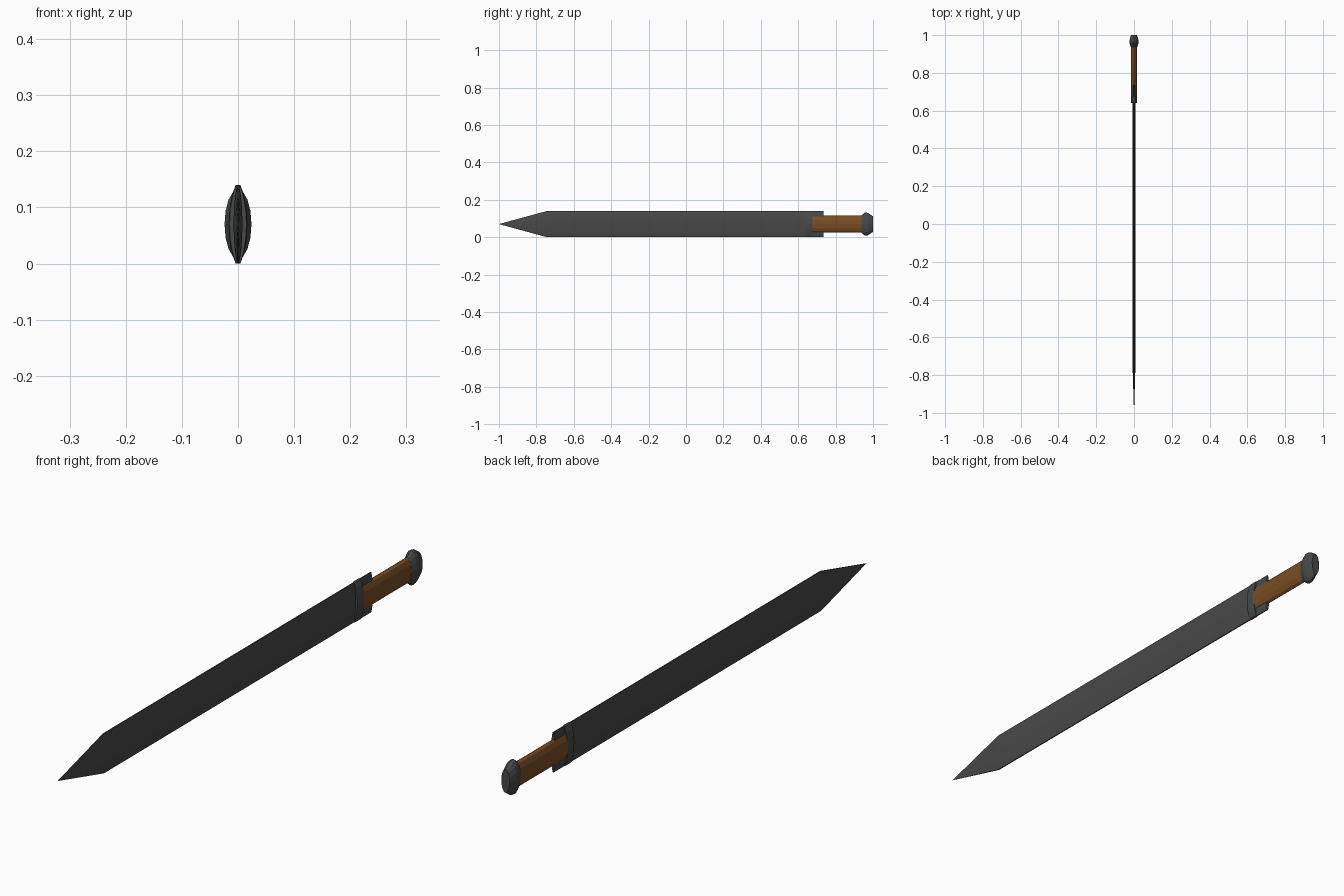
import bpy, bmesh, math

if "Cube" in bpy.data.objects:
    bpy.data.objects.remove(bpy.data.objects["Cube"])

ZC = 0.07  # height of the sword's axis


def material(name, rgb):
    m = bpy.data.materials.new(name)
    m.diffuse_color = (*rgb, 1)
    m.use_nodes = True
    m.node_tree.nodes["Principled BSDF"].inputs["Base Color"].default_value = m.diffuse_color
    return m


STEEL = material("dark steel", (0.066, 0.066, 0.066))
IRON = material("dark iron", (0.062, 0.068, 0.068))
WOOD = material("brown wood", (0.19, 0.075, 0.018))


def ellipse(n):
    return [(math.cos(2 * math.pi * i / n), math.sin(2 * math.pi * i / n)) for i in range(n)]


# pointed lens outline, mirrored from one quarter
quarter = [(1.0, 0.0), (0.9, 0.4), (0.62, 0.75)]
half = quarter + [(0.25, 1.0)]
LENS = half + [(-x, z) for x, z in reversed(half)]
LENS += [(-x, -z) for x, z in half[1:]] + [(x, -z) for x, z in reversed(half[1:])]


def loft(name, outline, stations, mat, tip=None):
    """Skin an outline along y; stations are (y, half width, half height)."""
    bm = bmesh.new()
    rings = [[bm.verts.new((x * w, y, ZC + z * h)) for x, z in outline]
             for y, w, h in stations]
    n = len(outline)
    for a, b in zip(rings, rings[1:]):
        for i in range(n):
            j = (i + 1) % n
            bm.faces.new((a[i], a[j], b[j], b[i]))
    if tip is None:
        bm.faces.new(rings[0])
    else:
        point = bm.verts.new((0, tip, ZC))
        for i in range(n):
            bm.faces.new((point, rings[0][i], rings[0][(i + 1) % n]))
    bm.faces.new(rings[-1])
    bmesh.ops.recalc_face_normals(bm, faces=bm.faces)
    me = bpy.data.meshes.new(name)
    bm.to_mesh(me)
    bm.free()
    me.materials.append(mat)
    ob = bpy.data.objects.new(name, me)
    bpy.context.collection.objects.link(ob)
    return ob


# blade with a tapered point
loft("blade", LENS, [(-0.745, 0.008, 0.0695), (0.65, 0.008, 0.0695)], STEEL, tip=-1.0)

# guard collar around the blade root, and the thin plate behind it
loft("guard_collar", LENS, [(0.64, 0.015, 0.069), (0.645, 0.017, 0.07),
                            (0.67, 0.017, 0.07), (0.677, 0.0155, 0.069)], IRON)
loft("guard_plate", LENS, [(0.67, 0.008, 0.07), (0.736, 0.008, 0.07)], IRON)

# oval grip
loft("grip", ellipse(12), [(0.66, 0.0165, 0.046), (0.95, 0.0165, 0.046)], WOOD)

# faceted pommel
loft("pommel", ellipse(16), [(0.937, 0.017, 0.046), (0.957, 0.024, 0.062),
                             (0.972, 0.024, 0.06), (1.0, 0.016, 0.041)], IRON)
